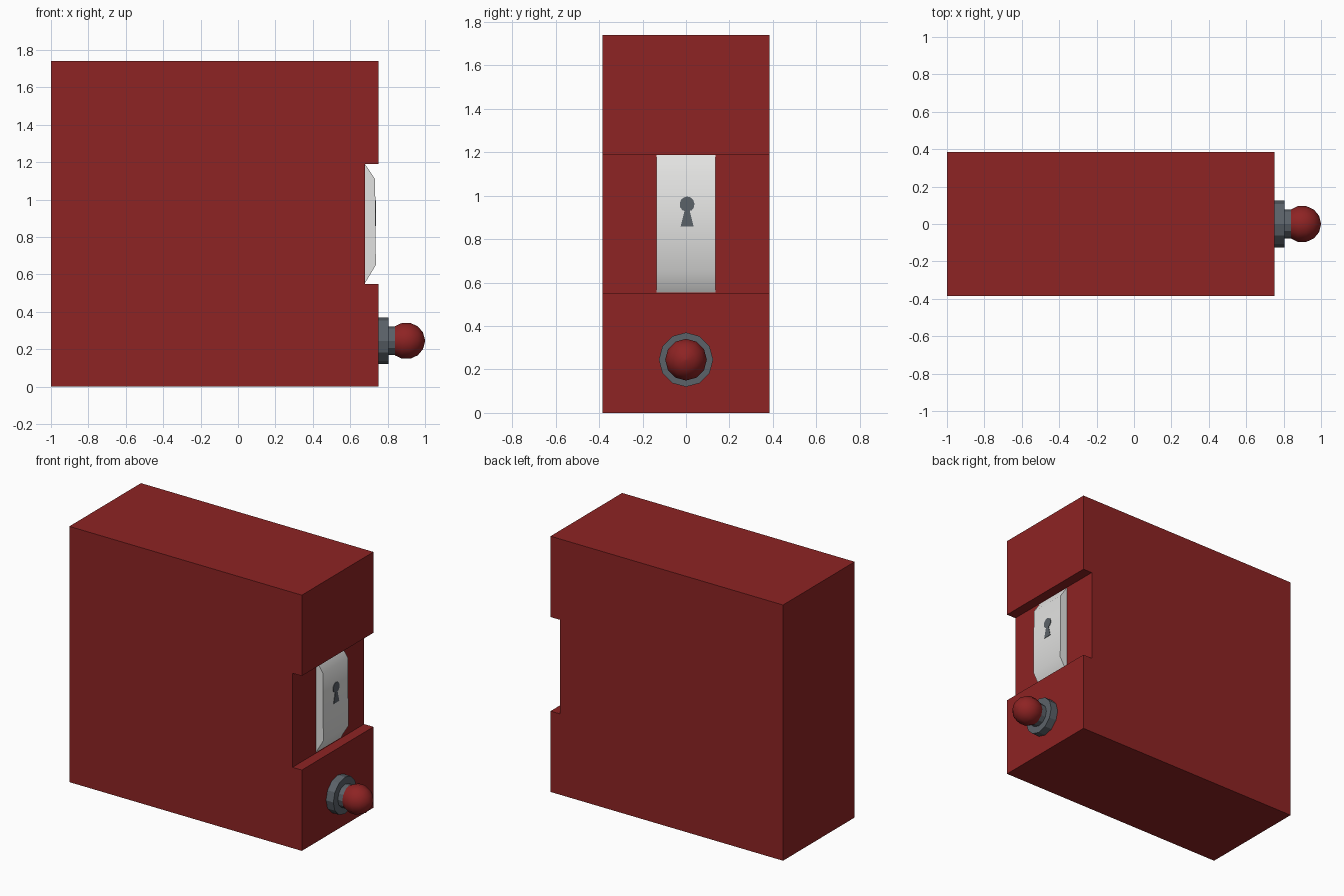
import bpy, bmesh, math
from mathutils import Vector

if "Cube" in bpy.data.objects:
    bpy.data.objects.remove(bpy.data.objects["Cube"])


def material(name, rgb):
    m = bpy.data.materials.new(name)
    m.diffuse_color = (*rgb, 1)
    m.use_nodes = True
    m.node_tree.nodes["Principled BSDF"].inputs["Base Color"].default_value = m.diffuse_color
    return m


RED = material("dark red", (0.27, 0.017, 0.017))
STEEL = material("slate grey", (0.105, 0.122, 0.14))
WHITE = material("off white", (0.76, 0.76, 0.75))


def finish(bm, name, mats, smooth=None):
    bmesh.ops.recalc_face_normals(bm, faces=bm.faces)
    mesh = bpy.data.meshes.new(name)
    bm.to_mesh(mesh)
    bm.free()
    for m in mats:
        mesh.materials.append(m)
    ob = bpy.data.objects.new(name, mesh)
    bpy.context.collection.objects.link(ob)
    if smooth:
        bpy.ops.object.select_all(action='DESELECT')
        ob.select_set(True)
        bpy.context.view_layer.objects.active = ob
        bpy.ops.object.shade_smooth_by_angle(angle=math.radians(smooth))
    return ob


def prism(points, move):
    """Extrude a closed outline along a vector."""
    bm = bmesh.new()
    face = bm.faces.new([bm.verts.new(p) for p in points])
    ext = bmesh.ops.extrude_face_region(bm, geom=[face], use_keep_orig=True)
    bmesh.ops.translate(bm, vec=Vector(move),
                        verts=[v for v in ext["geom"] if isinstance(v, bmesh.types.BMVert)])
    bmesh.ops.recalc_face_normals(bm, faces=bm.faces)
    return bm


def turned(name, profile, mat, sides, smooth, z=0.245):
    """Revolve (x, radius) points around a line along x."""
    bm = bmesh.new()
    rings = []
    for x, r in profile:
        rings.append([bm.verts.new((x, r * math.sin(2 * math.pi * i / sides),
                                    z + r * math.cos(2 * math.pi * i / sides)))
                      for i in range(sides)])
    for a, b in zip(rings, rings[1:]):
        for i in range(sides):
            j = (i + 1) % sides
            bm.faces.new((a[i], a[j], b[j], b[i]))
    bm.faces.new(rings[0])
    bm.faces.new(rings[-1])
    return finish(bm, name, [mat], smooth)


# Cabinet body: side outline with a full-width notch
HALF, SLOT, DEPTH = 0.385, 0.265, 0.2
outline = [(-1, 0), (0.75, 0), (0.75, 0.55), (0.68, 0.55),
           (0.68, 1.19), (0.75, 1.19), (0.75, 1.74), (-1, 1.74)]
bm = prism([(x, -HALF, z) for x, z in outline], (0, 2 * HALF, 0))

# Deep dark slot sunk into the middle of the notch
for y in (-SLOT, SLOT):
    notch = [f for f in bm.faces if abs(f.calc_center_median().x - 0.68) < 0.001
             and f.normal.x > 0.9]
    geom = notch + [e for f in notch for e in f.edges] + [v for f in notch for v in f.verts]
    bmesh.ops.bisect_plane(bm, geom=list(dict.fromkeys(geom)),
                           plane_co=(0, y, 0), plane_no=(0, 1, 0))
    bm.normal_update()
floor = [f for f in bm.faces if abs(f.calc_center_median().x - 0.68) < 0.001
         and abs(f.calc_center_median().y) < 0.1 and f.normal.x > 0.9]
ext = bmesh.ops.extrude_face_region(bm, geom=floor)
bmesh.ops.translate(bm, vec=(-DEPTH, 0, 0),
                    verts=[v for v in ext["geom"] if isinstance(v, bmesh.types.BMVert)])
for f in bm.faces:
    c = f.calc_center_median()
    if 0.4 < c.x < 0.66 and abs(c.y) < SLOT + 0.01 and 0.5 < c.z < 1.25:
        f.material_index = 1
finish(bm, "cabinet_body", [RED, STEEL])

# White centre panel, chamfered top and bottom, standing in the slot
panel = [(0.48, 0.552), (0.68, 0.555), (0.737, 0.65),
         (0.733, 1.11), (0.68, 1.188), (0.48, 1.188)]
bm = prism([(x, -0.135, z) for x, z in panel], (0, 0.27, 0))
finish(bm, "lock_panel", [WHITE], 40)

# Keyhole plate: round head with a flared foot
hole = [(-0.03, 0.858), (0.03, 0.858), (0.012, 0.93)]
hole += [(0.034 * math.cos(math.radians(a)), 0.96 + 0.036 * math.sin(math.radians(a)))
         for a in range(-50, 231, 28)]
hole += [(-0.012, 0.93)]
bm = prism([(0.732, y + 0.005, z) for y, z in hole], (0.006, 0, 0))
finish(bm, "keyhole", [STEEL])

# Knob: collar, neck and rounded grip
turned("knob_collar", [(0.74, 0.125), (0.805, 0.125)], STEEL, 12, None)
turned("knob_neck", [(0.79, 0.077), (0.87, 0.077)], STEEL, 12, None)
grip = [(0.9 + 0.1 * math.cos(math.radians(a)), 0.098 * math.sin(math.radians(a)))
        for a in (127, 104, 78, 52, 27, 2)]
turned("knob_grip", grip, RED, 12, 50)
